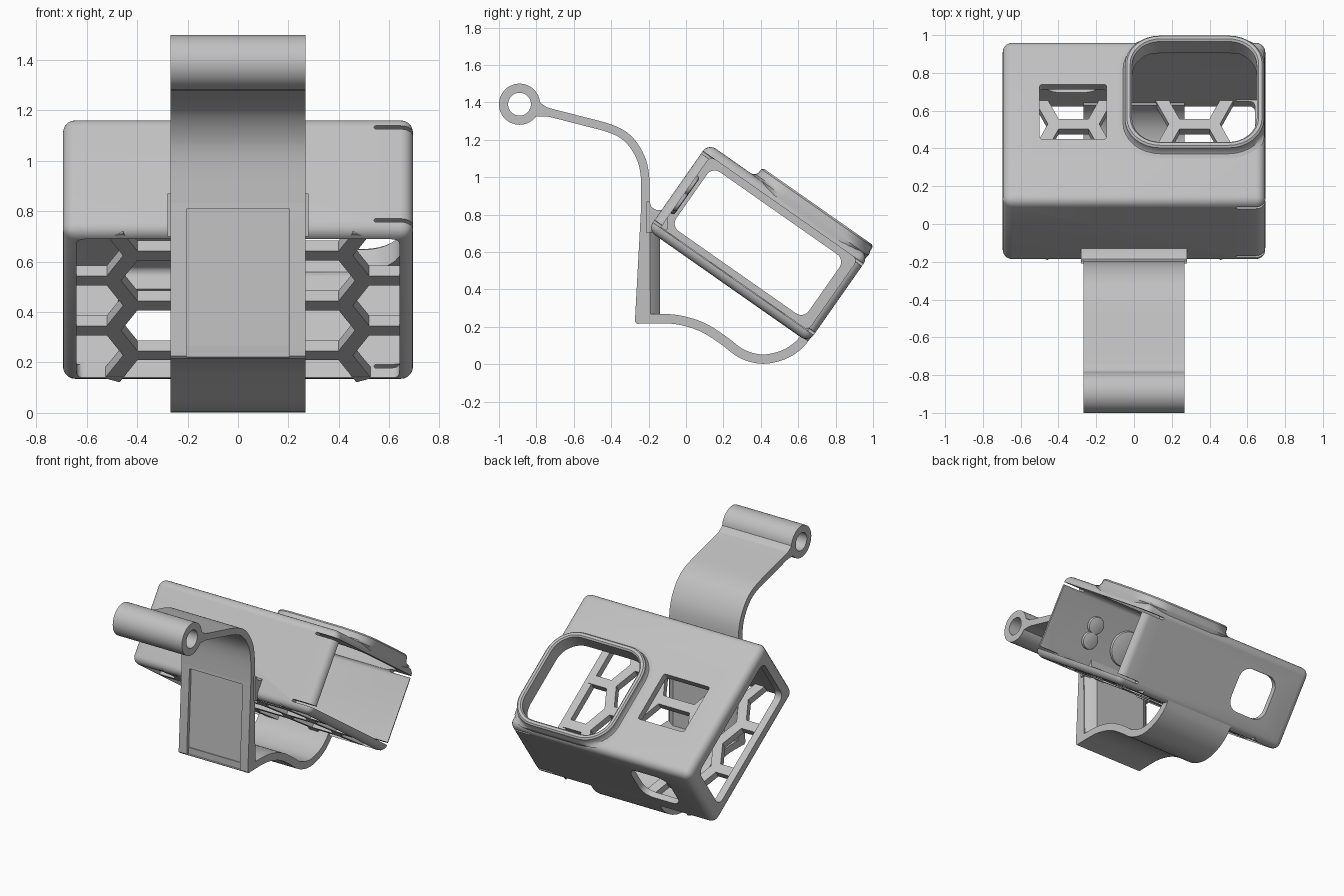
import bpy, bmesh, math
from mathutils import Matrix, Vector

cube = bpy.data.objects.get("Cube")
if cube:
    bpy.data.objects.remove(cube, do_unlink=True)

grey = bpy.data.materials.new("light grey plastic")
grey.use_nodes = True
GREY = (0.53, 0.53, 0.53, 1)
grey.diffuse_color = GREY
grey.node_tree.nodes["Principled BSDF"].inputs["Base Color"].default_value = GREY

TILT = Matrix.Rotation(math.radians(-35), 4, 'X')
FLAT = Matrix.Identity(4)
S0, S1, T0, T1, XE = -0.58, 0.47, 0.47, 1.035, 0.695   # tilted shell limits
WALL, HALF = 0.05, 0.267                              # wall, strap half width


def make(name, bm, matrix=FLAT):
    bmesh.ops.recalc_face_normals(bm, faces=bm.faces)
    mesh = bpy.data.meshes.new(name)
    bm.to_mesh(mesh)
    bm.free()
    obj = bpy.data.objects.new(name, mesh)
    obj.matrix_world = matrix
    mesh.materials.append(grey)
    bpy.context.collection.objects.link(obj)
    return obj


def loft(name, loops, matrix=FLAT, ring=False):
    bm = bmesh.new()
    rows = [[bm.verts.new(p) for p in loop] for loop in loops]
    n = len(rows[0])
    for a, b in zip(rows, rows[1:] + rows[:1] if ring else rows[1:]):
        for i in range(n):
            j = (i + 1) % n
            bm.faces.new((a[i], a[j], b[j], b[i]))
    if not ring:
        bm.faces.new(rows[0])
        bm.faces.new(rows[-1])
    return make(name, bm, matrix)


def prism(name, pts, axis, a, b, matrix=FLAT):
    # extrude a 2D outline from a to b along one axis
    order = {'x': lambda p, h: (h, p[0], p[1]),
             'y': lambda p, h: (p[0], h, p[1]),
             'z': lambda p, h: (p[0], p[1], h)}[axis]
    return loft(name, [[order(p, h) for p in pts] for h in (a, b)], matrix)


def rounded(u0, u1, v0, v1, r, n=8):
    pts = []
    for k, (u, v) in enumerate([(u1 - r, v1 - r), (u0 + r, v1 - r),
                                (u0 + r, v0 + r), (u1 - r, v0 + r)]):
        for i in range(n + 1):
            a = math.pi / 2 * (k + i / n)
            pts.append((u + r * math.cos(a), v + r * math.sin(a)))
    return pts


def activate(obj):
    bpy.ops.object.select_all(action='DESELECT')
    obj.select_set(True)
    bpy.context.view_layer.objects.active = obj


def cut(obj, cutter):
    mod = obj.modifiers.new("cut", 'BOOLEAN')
    mod.operation, mod.solver, mod.object = 'DIFFERENCE', 'EXACT', cutter
    activate(obj)
    bpy.ops.object.modifier_apply(modifier=mod.name)
    bpy.data.objects.remove(cutter, do_unlink=True)


def bevel(obj, width, segments):
    mod = obj.modifiers.new("bevel", 'BEVEL')
    mod.width, mod.segments, mod.limit_method = width, segments, 'ANGLE'
    activate(obj)
    bpy.ops.object.modifier_apply(modifier=mod.name)


def smooth_path(pts, n=6):
    # Catmull-Rom through the points
    p = [Vector(q) for q in [pts[0]] + pts + [pts[-1]]]
    out = []
    for a, b, c, d in zip(p, p[1:], p[2:], p[3:]):
        for i in range(n):
            t = i / n
            out.append(0.5 * (2 * b + (c - a) * t + (2 * a - 5 * b + 4 * c - d) * t * t
                              + (3 * b - a - 3 * c + d) * t ** 3))
    return out + [p[-1]]


def ribbon(name, pts, width):
    path = smooth_path(pts)
    left, right = [], []
    for i, p in enumerate(path):
        d = (path[min(i + 1, len(path) - 1)] - path[max(i - 1, 0)]).normalized()
        side = Vector((-d.y, d.x)) * width / 2
        left.append(p + side)
        right.append(p - side)
    return prism(name, left + right[::-1], 'x', -HALF, HALF)


# Tilted shell, open at one end, with a lipped window at the other
shell = prism("camera_frame", [(S0, T0), (S1, T0), (S1, T1), (S0, T1)], 'x', -XE, XE, TILT)
bevel(shell, 0.05, 5)
inner = (S0 + WALL, S1 - 0.04, T0 + WALL, T1 - WALL)
cut(shell, prism("cavity", rounded(*inner, 0.03, 4), 'x', -0.645, 1, TILT))
cut(shell, prism("end_window", rounded(-0.49, 0.375, 0.56, 0.945, 0.05), 'x', -1, 0, TILT))
LENS = (-0.01, 0.65, -0.23, 0.42)
cut(shell, prism("lens_hole", rounded(*LENS, 0.15), 'z', 0.8, 1.2, TILT))
cut(shell, prism("screen_hole", rounded(-0.5, -0.145, -0.176, 0.178, 0.015, 3), 'z', 0.8, 1.2, TILT))
cut(shell, prism("port_hole", rounded(-0.48, -0.18, 0.6, 0.9, 0.08, 5), 'y', 0.3, 0.6, TILT))
cut(shell, prism("lattice_hole", rounded(-0.64, 0.64, -0.53, 0.43, 0.03, 4), 'z', 0.3, 0.6, TILT))
for t in (0.527, 0.977):
    cut(shell, prism("slit", rounded(0.54, 0.8, t - 0.008, t + 0.008, 0.007, 3), 'y', -1, 1, TILT))

# Raised lens rim with a flared foot
def rim_loop(grow, t):
    x0, x1, s0, s1 = LENS
    pts = rounded(x0 - grow, x1 + grow, s0 - grow, s1 + grow, 0.15 + grow)
    return [(min(x, XE - 0.005), min(s, S1 - 0.005), t) for x, s in pts]

rim = loft("lens_rim", [rim_loop(g, t) for g, t in
                        [(0, 0.99), (0, 1.085), (0.01, 1.095), (0.028, 1.095), (0.038, 1.085),
                         (0.04, 1.06), (0.048, 1.045), (0.07, 1.034), (0.04, 1.0)]], TILT, True)

# Honeycomb lattice
bars = bmesh.new()

def bar(a, b):
    a, b = Vector(a), Vector(b)
    d = b - a
    m = (Matrix.Translation(((a.x + b.x) / 2, (a.y + b.y) / 2, T0 + 0.029))
         @ Matrix.Rotation(math.atan2(d.y, d.x), 4, 'Z')
         @ Matrix.Diagonal((d.length + 0.025, 0.065, 0.05, 1)))
    bmesh.ops.create_cube(bars, size=1, matrix=m)

PITCH = 0.345
for side in (-1, 1):
    for k in range(3):
        s = -0.41 + k * PITCH
        bar((side * 0.22, s), (side * 0.42, s))
        for ds in (-PITCH / 2, PITCH / 2):
            end = max(-0.54, min(0.44, s + ds))
            f = (end - s) / ds
            bar((side * 0.42, s), (side * (0.42 + 0.08 * f), end))
            bar((side * 0.22, s), (side * (0.22 - 0.08 * f), end))
    for k in range(2):
        s = -0.41 + (k + 0.5) * PITCH
        bar((side * 0.5, s), (side * 0.65, s))
        bar((0, s), (side * 0.14, s))
lattice = make("honeycomb_lattice", bars, TILT)

# Button pads inside the short wall
pads = []
for x, t, r in [(0.06, 0.735, 0.12), (0.35, 0.8, 0.06), (0.35, 0.695, 0.06)]:
    pad = prism("button_pad", rounded(x - r, x + r, t - r, t + r, r - 0.001),
                'y', S0 + 0.03, S0 + WALL + 0.02, TILT)
    bevel(pad, 0.012, 2)
    pads.append(pad)

# Upper arm and hinge barrel
arm = ribbon("upper_arm", [(-0.81, 1.368), (-0.7, 1.338), (-0.56, 1.302), (-0.4, 1.258),
                           (-0.31, 1.205), (-0.245, 1.11), (-0.219, 1.0), (-0.218, 0.82)], 0.045)
fillet = prism("arm_fillet", [(-0.8, 1.43), (-0.775, 1.395), (-0.74, 1.371), (-0.7, 1.36),
                              (-0.7, 1.318), (-0.75, 1.325), (-0.8, 1.325)], 'x', -HALF, HALF)

def circle(x, r, n=48):
    return [(x, -0.89 + r * math.cos(2 * math.pi * i / n),
             1.39 + r * math.sin(2 * math.pi * i / n)) for i in range(n)]

barrel = loft("hinge_barrel", [circle(-HALF, 0.11), circle(HALF, 0.11),
                               circle(HALF, 0.061), circle(-HALF, 0.061)], ring=True)

# Upright plate with a shallow front recess and a thicker back
plate = prism("upright_plate", [(-0.24, 0.84), (-0.195, 0.84), (-0.19, 0.26), (-0.17, 0.225),
                                (-0.262, 0.215), (-0.272, 0.225), (-0.272, 0.25)], 'x', -HALF, HALF)
cut(plate, prism("recess", [(-0.4, 0.222), (-0.4, 0.81), (-0.222, 0.81), (-0.252, 0.222)],
                 'x', -0.205, 0.205))
back = prism("plate_back", [(-HALF, -0.2), (HALF, -0.2), (0.25, -0.175), (0.2, -0.14),
                            (-0.2, -0.14), (-0.25, -0.175)], 'z', 0.245, 0.74)
joint = prism("frame_joint", [(-0.21, 0.7), (-0.21, 0.87), (-0.195, 0.87), (-0.185, 0.84),
                              (-0.16, 0.825), (-0.1, 0.825), (-0.1, 0.72)], 'x', -0.28, 0.28)

# Curved lower strap returning to the frame
lower = ribbon("lower_strap", [(-0.255, 0.242), (-0.1, 0.243), (0.0, 0.228), (0.1, 0.192),
                               (0.2, 0.128), (0.3, 0.055), (0.41, 0.027), (0.52, 0.05),
                               (0.6, 0.1), (0.65, 0.16)], 0.05)

for obj in [shell, rim, lattice, arm, fillet, barrel, plate, back, joint, lower] + pads:
    activate(obj)
    bpy.ops.object.shade_smooth_by_angle(angle=math.radians(32))
